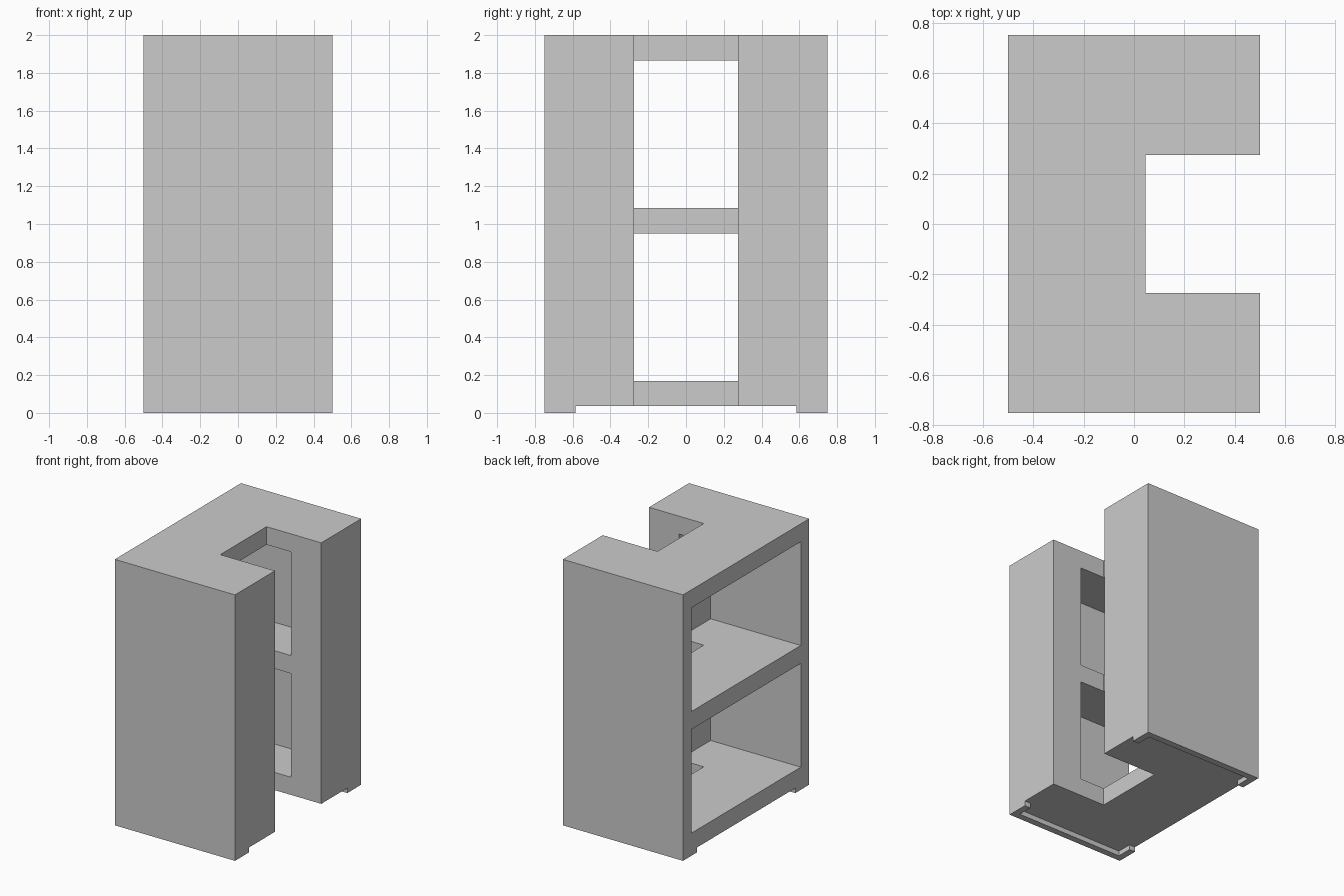
import bpy
import bmesh

if "Cube" in bpy.data.objects:
    bpy.data.objects.remove(bpy.data.objects["Cube"])


def prism(name, profile, z0, z1):
    """Extrude an xy outline from z0 up to z1."""
    bm = bmesh.new()
    base = bm.faces.new([bm.verts.new((x, y, z0)) for x, y in profile])
    ext = bmesh.ops.extrude_face_region(bm, geom=[base])
    verts = [v for v in ext["geom"] if isinstance(v, bmesh.types.BMVert)]
    bmesh.ops.translate(bm, vec=(0, 0, z1 - z0), verts=verts)
    bmesh.ops.recalc_face_normals(bm, faces=bm.faces)
    mesh = bpy.data.meshes.new(name)
    bm.to_mesh(mesh)
    bm.free()
    obj = bpy.data.objects.new(name, mesh)
    bpy.context.collection.objects.link(obj)
    return obj


def cut(target, name, x0, x1, half_y, z0, z1):
    """Subtract a box that is symmetric in y."""
    outline = [(x0, -half_y), (x1, -half_y), (x1, half_y), (x0, half_y)]
    cutter = prism(name, outline, z0, z1)
    cutter.hide_render = True
    mod = target.modifiers.new(name, 'BOOLEAN')
    mod.operation = 'DIFFERENCE'
    mod.solver = 'EXACT'
    mod.object = cutter
    bpy.context.view_layer.objects.active = target
    bpy.ops.object.modifier_apply(modifier=mod.name)
    bpy.data.objects.remove(cutter)


# Cabinet body: U-shaped plan, notch open to the right side
half = [(0.5, 0.75), (-0.5, 0.75)]
notch = [(0.045, -0.275), (0.045, 0.275)]
outline = (half + [(-0.5, -0.75), (0.5, -0.75), (0.5, -0.275)]
           + notch + [(0.5, 0.275)])
cabinet = prism("cabinet", outline, 0, 2)

# Two compartments, open on the left side and broken into by the notch
for name, z0, z1 in (("lower_compartment", 0.17, 0.95),
                     ("upper_compartment", 1.085, 1.865)):
    cut(cabinet, name, -0.7, 0.25, 0.65, z0, z1)

# Underside: recess inside the skirt, then gaps between the corner feet
cut(cabinet, "base_recess", -0.45, 0.45, 0.70, -0.1, 0.037)
cut(cabinet, "foot_gap", -0.7, 0.7, 0.585, -0.1, 0.037)
